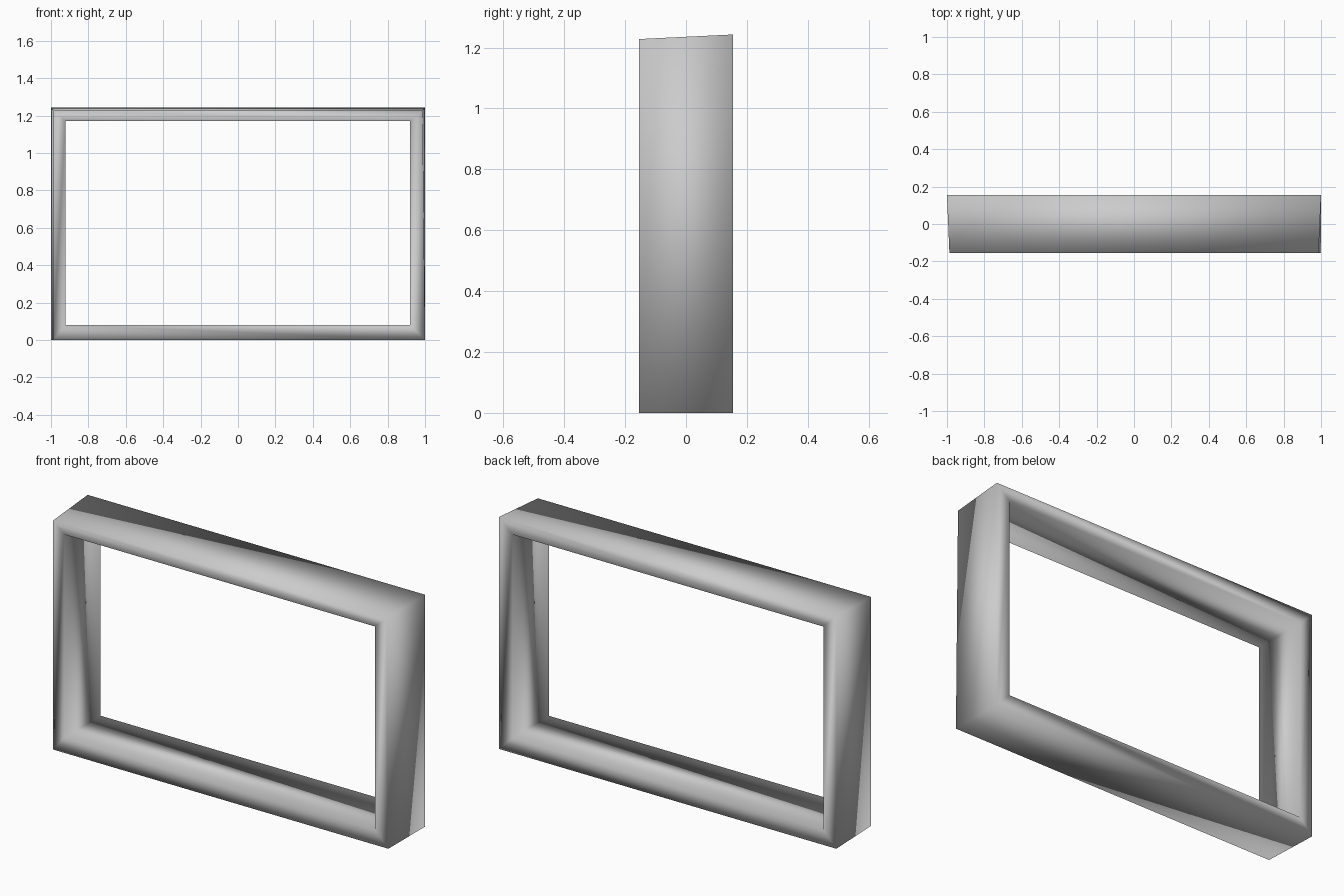
import bpy
import bmesh

if "Cube" in bpy.data.objects:
    bpy.data.objects.remove(bpy.data.objects["Cube"])

D = 0.155  # half depth

bm = bmesh.new()


def loop(y, left, right_low, right_high, bottom, top):
    """Rectangular corner loop lying in the plane y."""
    return [bm.verts.new(p) for p in (
        (left, y, bottom), (right_low, y, bottom),
        (right_high, y, top), (left, y, top))]


# Outer and inner corners; the front is slightly tapered on the outside
loops = [
    loop(-D, -0.987, 1.0, 0.987, 0.0, 1.228),
    loop(D, -1.0, 1.0, 1.0, 0.0, 1.243),
    loop(D, -0.923, 0.92, 0.92, 0.08, 1.17),
    loop(-D, -0.923, 0.92, 0.92, 0.08, 1.17),
]

# Outer wall, back rim, inner wall and front rim
for k in range(4):
    a, b = loops[k], loops[(k + 1) % 4]
    for i in range(4):
        j = (i + 1) % 4
        bm.faces.new((a[i], a[j], b[j], b[i]))

bmesh.ops.recalc_face_normals(bm, faces=bm.faces)
for f in bm.faces:
    f.smooth = True

# Rectangular frame
mesh = bpy.data.meshes.new("frame")
bm.to_mesh(mesh)
bm.free()
frame = bpy.data.objects.new("frame", mesh)
bpy.context.collection.objects.link(frame)
